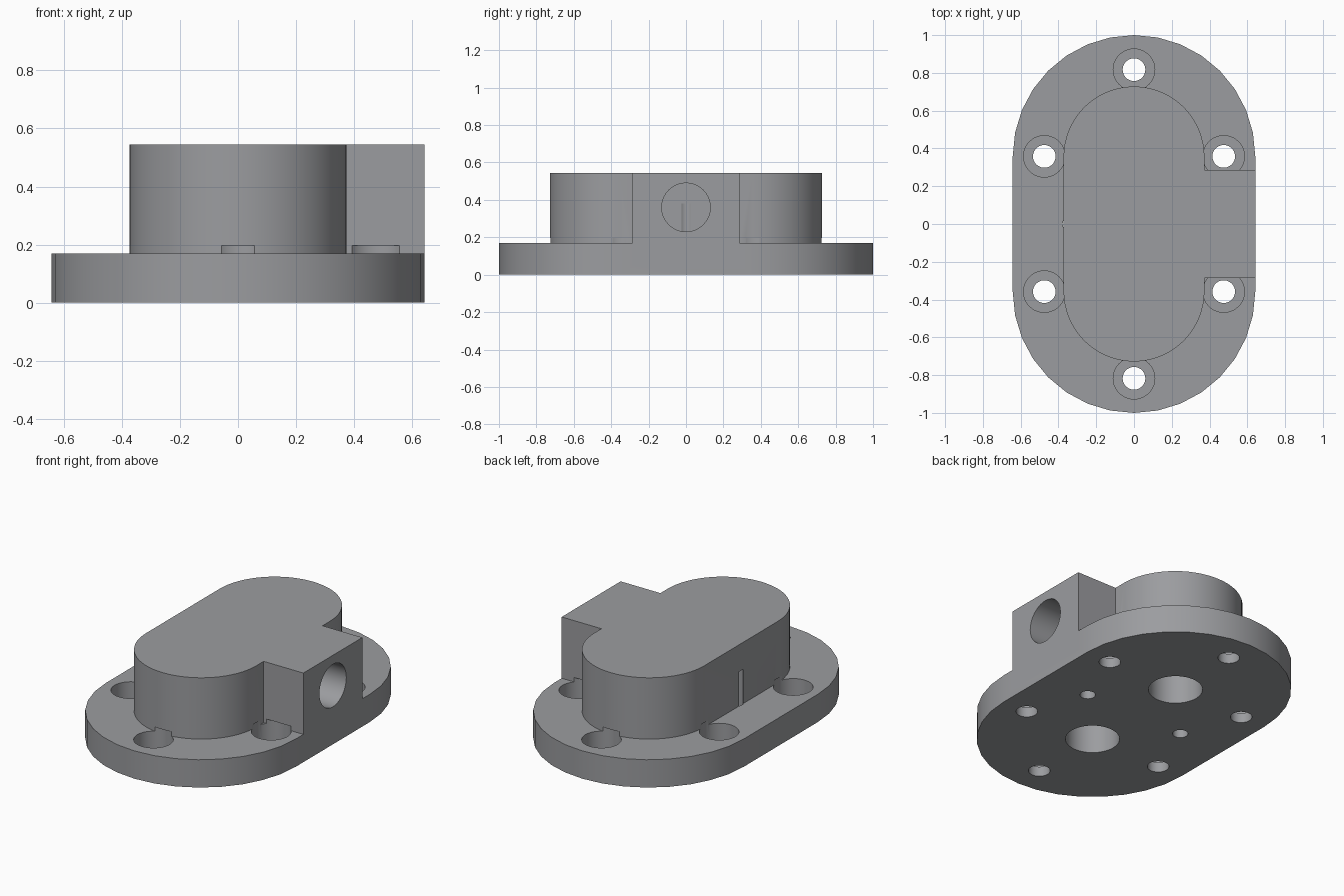
import bpy, bmesh, math

if "Cube" in bpy.data.objects:
    bpy.data.objects.remove(bpy.data.objects["Cube"])

grey = bpy.data.materials.new("cast_grey")
grey.diffuse_color = (0.33, 0.335, 0.35, 1)
grey.use_nodes = True
grey.node_tree.nodes["Principled BSDF"].inputs["Base Color"].default_value = grey.diffuse_color


def prism(name, outline, z0, z1):
    """Extrude a flat outline from z0 up to z1."""
    bm = bmesh.new()
    face = bm.faces.new([bm.verts.new((x, y, z0)) for x, y in outline])
    ext = bmesh.ops.extrude_face_region(bm, geom=[face])
    for v in ext["geom"]:
        if isinstance(v, bmesh.types.BMVert):
            v.co.z = z1
    bmesh.ops.recalc_face_normals(bm, faces=bm.faces)
    mesh = bpy.data.meshes.new(name)
    bm.to_mesh(mesh)
    bm.free()
    mesh.materials.append(grey)
    ob = bpy.data.objects.new(name, mesh)
    bpy.context.collection.objects.link(ob)
    return ob


def stadium(r, half, steps):
    """Two half circles joined by straight sides, long in y."""
    pts = []
    for side, start in ((1, 0), (-1, math.pi)):
        for i in range(steps + 1):
            a = start + math.pi * i / steps
            pts.append((r * math.cos(a), side * half + r * math.sin(a)))
    return pts


def circle(x, y, r, n=40):
    return [(x + r * math.cos(2 * math.pi * i / n),
             y + r * math.sin(2 * math.pi * i / n)) for i in range(n)]


def boolean(target, other, op):
    mod = target.modifiers.new(op.lower(), "BOOLEAN")
    mod.operation = op
    mod.solver = "EXACT"
    mod.object = other
    bpy.context.view_layer.objects.active = target
    bpy.ops.object.modifier_apply(modifier=mod.name)
    bpy.data.objects.remove(other)


# Flange plate, raised housing and side port block merged into one casting
cover = prism("cover_casting", stadium(0.642, 0.358, 16), 0, 0.17)
housing = prism("housing", stadium(0.373, 0.355, 32), 0.1, 0.545)
block = prism("port_block", [(0.2, -0.285), (0.642, -0.285),
                             (0.642, 0.285), (0.2, 0.285)], 0.05, 0.545)
boolean(cover, housing, "UNION")
boolean(cover, block, "UNION")

# Screw holes with counterbores that bite slightly into the housing
screws = [(0, 0.817), (0, -0.817)]
screws += [(sx * 0.475, sy * 0.358) for sx in (-1, 1) for sy in (-1, 1)]
for x, y in screws:
    boolean(cover, prism("screw_hole", circle(x, y, 0.06), -0.1, 0.15), "DIFFERENCE")
    boolean(cover, prism("counterbore", circle(x, y, 0.11), 0.06, 0.197), "DIFFERENCE")

# Shaft pockets in the underside
for y in (-0.358, 0.358):
    boolean(cover, prism("shaft_pocket", circle(0, y, 0.15), -0.1, 0.36), "DIFFERENCE")

# Small vertical passages in the underside
for x in (-0.335, 0.335):
    boolean(cover, prism("passage", circle(x, 0, 0.043, 24), -0.1, 0.38), "DIFFERENCE")

# Round side port
port = prism("side_port", circle(0, 0, 0.13), 0.3, 0.8)
port.rotation_euler = (0, math.pi / 2, 0)
port.location.z = 0.36
bpy.context.view_layer.update()
boolean(cover, port, "DIFFERENCE")

# Soft shading on the curved walls, crisp rims
bpy.ops.object.select_all(action="DESELECT")
cover.select_set(True)
bpy.context.view_layer.objects.active = cover
bpy.ops.object.shade_smooth_by_angle(angle=math.radians(30))
